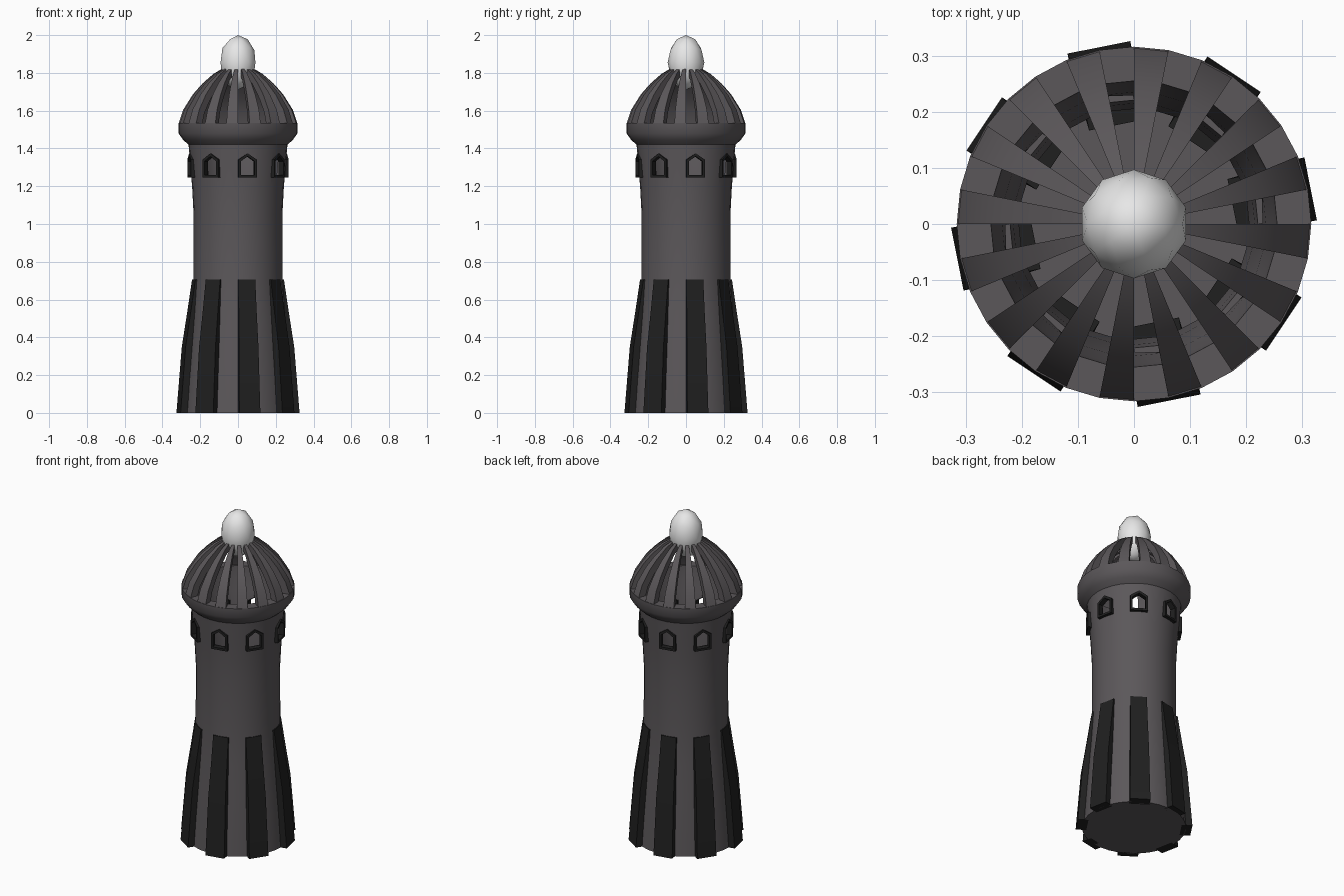
import bpy, bmesh
from math import sin, cos, radians, pi
from mathutils import Vector, Matrix

cube = bpy.data.objects.get("Cube")
if cube:
    bpy.data.objects.remove(cube, do_unlink=True)

STEP = 360 / 32          # angular width of one wall segment


def material(name, rgb):
    m = bpy.data.materials.new(name)
    m.use_nodes = True
    m.diffuse_color = (*rgb, 1)
    bsdf = m.node_tree.nodes["Principled BSDF"]
    bsdf.inputs["Base Color"].default_value = (*rgb, 1)
    bsdf.inputs["Roughness"].default_value = 0.8
    return m


stone = material("grey stone", (0.105, 0.096, 0.102))
dark = material("black trim", (0.014, 0.014, 0.014))
pale = material("pale globe", (0.8, 0.8, 0.8))


def finish(name, bm, mat):
    bmesh.ops.remove_doubles(bm, verts=bm.verts, dist=0.0001)
    bmesh.ops.recalc_face_normals(bm, faces=bm.faces)
    mesh = bpy.data.meshes.new(name)
    bm.to_mesh(mesh)
    bm.free()
    ob = bpy.data.objects.new(name, mesh)
    bpy.context.collection.objects.link(ob)
    mesh.materials.append(mat)
    return ob


def smooth(ob, angle=35):
    bpy.ops.object.select_all(action='DESELECT')
    ob.select_set(True)
    bpy.context.view_layer.objects.active = ob
    bpy.ops.object.shade_smooth_by_angle(angle=radians(angle))


def loft(bm, rings, close=False, caps=True):
    """Bridge loops of points; optionally join last to first or cap ends."""
    loops = [[bm.verts.new(p) for p in ring] for ring in rings]
    n = len(loops[0])
    pairs = list(zip(loops, loops[1:]))
    if close:
        pairs.append((loops[-1], loops[0]))
    for a, b in pairs:
        for i in range(n):
            j = (i + 1) % n
            bm.faces.new((a[i], a[j], b[j], b[i]))
    if caps and not close:
        bm.faces.new(loops[0])
        bm.faces.new(loops[-1])


def turn(profile, degrees):
    a = radians(degrees)
    return [(r * cos(a), r * sin(a), z) for r, z in profile]


def window_outline(half, low, shoulder, peak, x):
    """Five-sided pointed window, facing +x at distance x."""
    return [(x, -half, low), (x, half, low), (x, half, shoulder),
            (x, 0, peak), (x, -half, shoulder)]


def spun(points, degrees):
    m = Matrix.Rotation(radians(degrees), 3, 'Z')
    return [m @ Vector(p) for p in points]


bays = [STEP + 45 * k for k in range(8)]   # directions of windows and buttresses

# Hollow tower wall with flared collar
outer = [(0.29, 0), (0.277, 0.18), (0.262, 0.36), (0.247, 0.54), (0.236, 0.7),
         (0.235, 0.9), (0.235, 1.05), (0.243, 1.2), (0.252, 1.3), (0.259, 1.39),
         (0.262, 1.42), (0.29, 1.445), (0.315, 1.48), (0.316, 1.535)]
inner = [(0.255, 1.535), (0.25, 1.46), (0.235, 1.39), (0.215, 1.2),
         (0.205, 1.05), (0.205, 0.02)]
bm = bmesh.new()
loops = [[bm.verts.new(p) for p in ring] for ring in
         zip(*[turn(outer + inner, STEP * k) for k in range(32)])]
for a, b in zip(loops, loops[1:]):
    for i in range(32):
        j = (i + 1) % 32
        bm.faces.new((a[i], a[j], b[j], b[i]))
bm.faces.new(loops[0])
bm.faces.new(loops[-1])
tower = finish("tower_wall", bm, stone)

# Window openings cut through the wall
bm = bmesh.new()
for a in bays:
    loft(bm, [spun(window_outline(0.043, 1.255, 1.335, 1.365, x), a)
              for x in (0.16, 0.32)])
cutter = finish("window_cutter", bm, stone)
cutter.hide_render = True
mod = tower.modifiers.new("windows", 'BOOLEAN')
mod.operation = 'DIFFERENCE'
mod.solver = 'EXACT'
mod.object = cutter
bpy.context.view_layer.objects.active = tower
bpy.ops.object.modifier_apply(modifier=mod.name)
bpy.data.objects.remove(cutter, do_unlink=True)
smooth(tower)

# Window frames
bm = bmesh.new()
for a in bays:
    big = (0.049, 1.247, 1.341, 1.374)
    small = (0.037, 1.26, 1.332, 1.358)
    loft(bm, [spun(window_outline(*size, x), a) for size, x in
              ((big, 0.232), (big, 0.264), (small, 0.264), (small, 0.232))],
         close=True)
finish("window_frames", bm, dark)

# Tapered buttresses around the base: height, half width, distance out
bm = bmesh.new()
for a in bays:
    rows = [(0, 0.057, 0.321), (0.35, 0.052, 0.293),
            (0.55, 0.048, 0.262), (0.705, 0.046, 0.239)]
    loft(bm, [spun([(d - 0.06, -w, z), (d, -w, z), (d, w, z), (d - 0.06, w, z)], a)
              for z, w, d in rows])
smooth(finish("buttresses", bm, dark), 20)

# Open dome of curved ribs
rib_out = [(0.315, 1.53), (0.29, 1.605), (0.24, 1.685),
           (0.19, 1.742), (0.13, 1.795), (0.084, 1.822)]
rib_in = [(0.06, 1.79), (0.115, 1.762), (0.165, 1.71),
          (0.21, 1.655), (0.25, 1.59), (0.268, 1.53)]
for k in range(16):
    bm = bmesh.new()
    start = STEP * (2 * k + 1)
    loft(bm, [turn(rib_out + rib_in, start), turn(rib_out + rib_in, start + STEP)])
    smooth(finish("dome_rib", bm, stone), 30)

# Egg-shaped globe on top
bm = bmesh.new()
bmesh.ops.create_icosphere(bm, subdivisions=2, radius=1,
                           matrix=Matrix.Translation((0, 0, 1.855))
                           @ Matrix.Diagonal((0.097, 0.097, 0.145, 1)))
smooth(finish("globe", bm, pale), 60)
